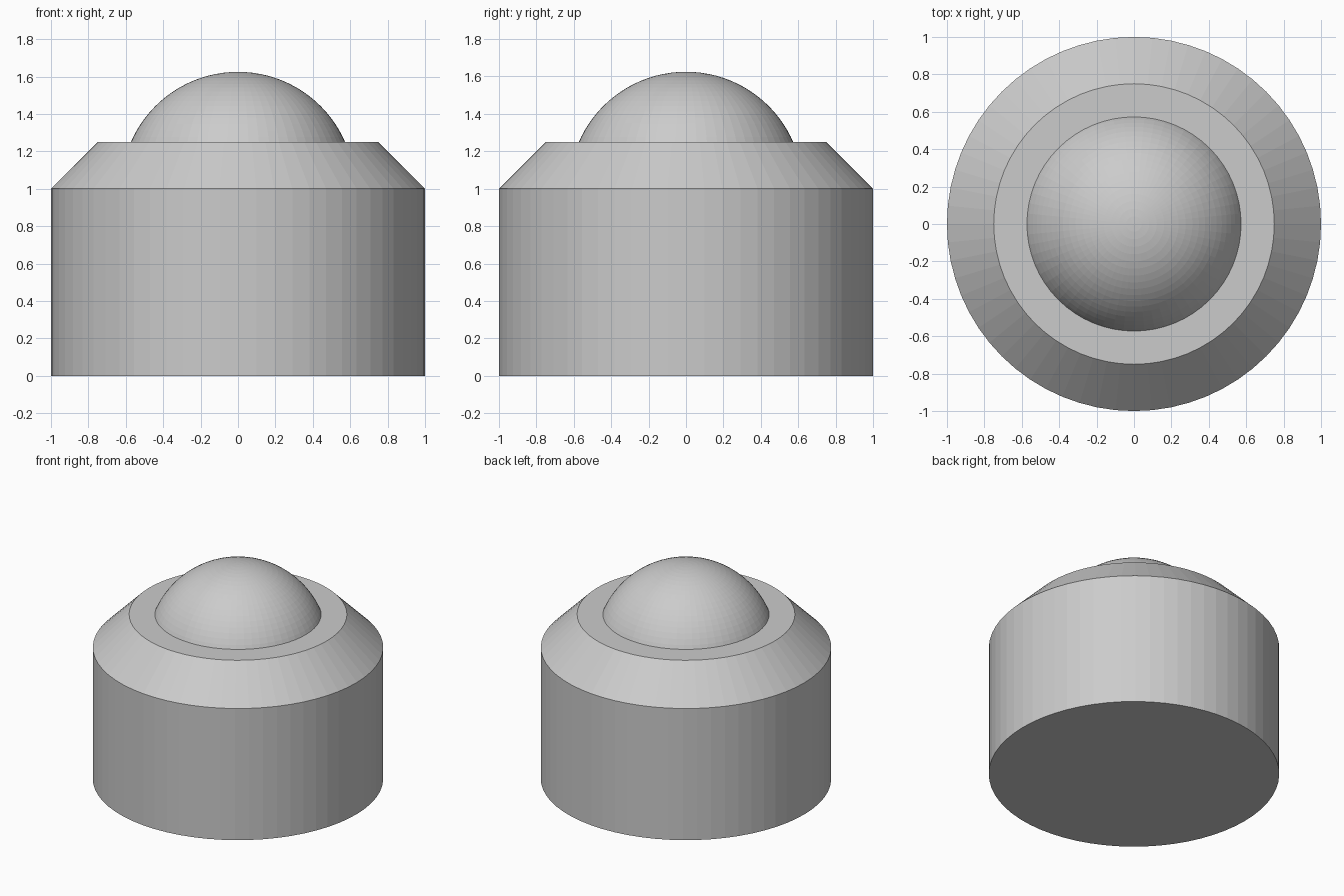
import bpy, bmesh, math

if "Cube" in bpy.data.objects:
    bpy.data.objects.remove(bpy.data.objects["Cube"])

SEGMENTS = 64


def lathe(name, profile):
    """Revolve an (r, z) profile around z; the ends are capped or welded."""
    bm = bmesh.new()
    rings = []
    for r, z in profile:
        if r < 1e-6:
            rings.append([bm.verts.new((0, 0, z))])
        else:
            rings.append([bm.verts.new((r * math.cos(math.tau * i / SEGMENTS),
                                        r * math.sin(math.tau * i / SEGMENTS), z))
                          for i in range(SEGMENTS)])
    for low, high in zip(rings, rings[1:]):
        for i in range(SEGMENTS):
            j = (i + 1) % SEGMENTS
            if len(high) == 1:
                bm.faces.new((low[i], low[j], high[0]))
            else:
                bm.faces.new((low[i], low[j], high[j], high[i]))
    bm.faces.new(rings[0][::-1])
    if len(rings[-1]) > 1:
        bm.faces.new(rings[-1])
    bmesh.ops.recalc_face_normals(bm, faces=bm.faces[:])
    mesh = bpy.data.meshes.new(name)
    bm.to_mesh(mesh)
    bm.free()
    obj = bpy.data.objects.new(name, mesh)
    bpy.context.collection.objects.link(obj)
    return obj


# Cylindrical housing with a 45 degree chamfered shoulder
lathe("housing", [(1, 0), (1, 1), (0.75, 1.25)])

# Ball of radius 0.625 centred at z = 1, seated in the housing
R, CENTRE, STEPS = 0.625, 1.0, 24
lathe("dome", [(R * math.cos(a), CENTRE + R * math.sin(a))
               for a in (math.pi / 2 * i / STEPS for i in range(STEPS + 1))])
